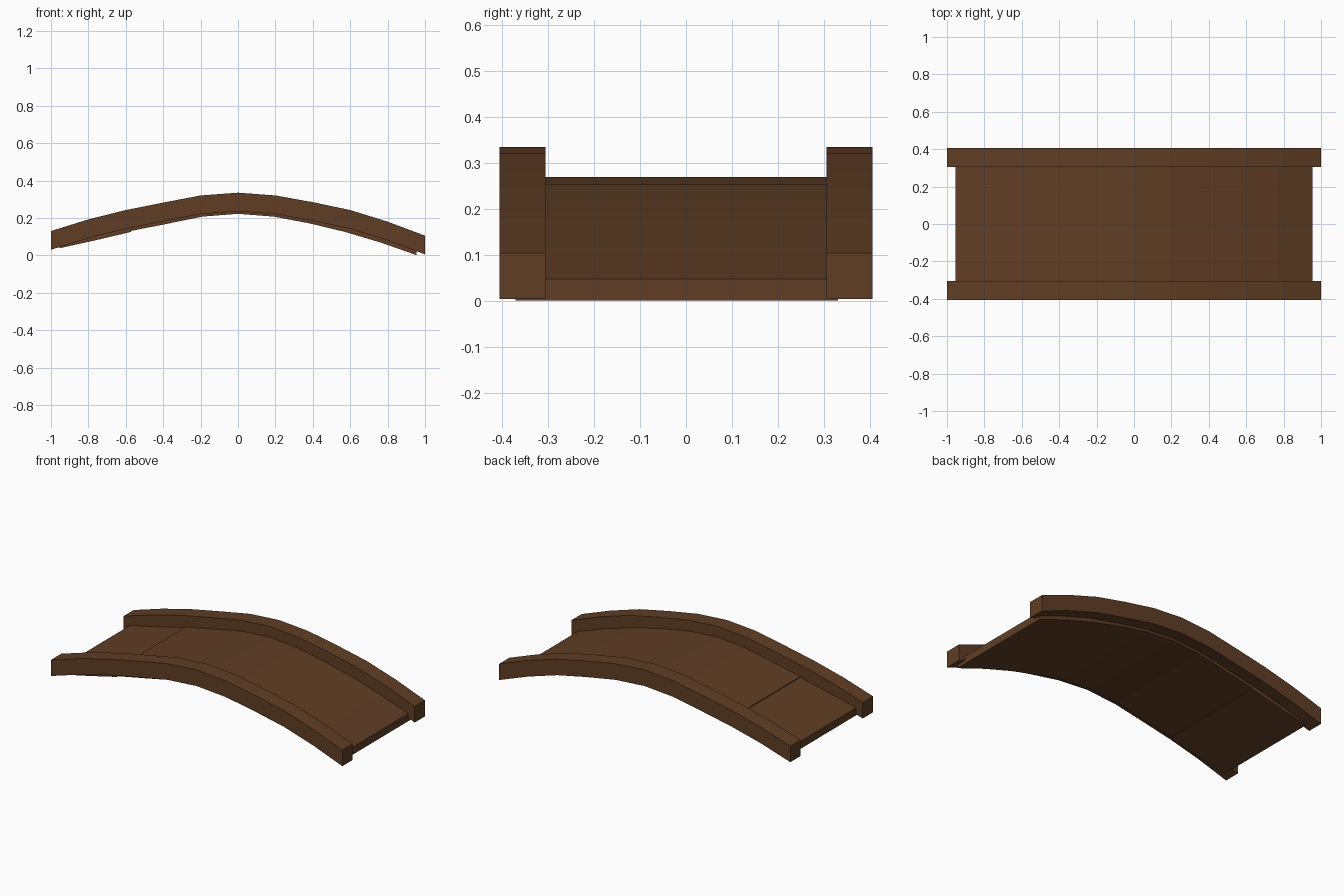
import bpy
import bmesh

cube = bpy.data.objects.get("Cube")
if cube:
    bpy.data.objects.remove(cube, do_unlink=True)

# Dark brown wood
wood = bpy.data.materials.new("dark_brown_wood")
wood.use_nodes = True
brown = (0.115, 0.048, 0.018, 1.0)
wood.diffuse_color = brown
bsdf = wood.node_tree.nodes["Principled BSDF"]
bsdf.inputs["Base Color"].default_value = brown
bsdf.inputs["Roughness"].default_value = 0.9


def arched_beam(name, path, height, y_min, y_max):
    """Sweep a rectangle of the given height along an (x, z) bottom path."""
    bm = bmesh.new()
    rings = []
    for x, z in path:
        corners = ((y_min, z), (y_max, z), (y_max, z + height), (y_min, z + height))
        rings.append([bm.verts.new((x, y, h)) for y, h in corners])
    for a, b in zip(rings, rings[1:]):
        for i in range(4):
            j = (i + 1) % 4
            bm.faces.new((a[i], a[j], b[j], b[i]))
    bm.faces.new(rings[0])
    bm.faces.new(rings[-1])
    bmesh.ops.recalc_face_normals(bm, faces=bm.faces)
    mesh = bpy.data.meshes.new(name)
    bm.to_mesh(mesh)
    bm.free()
    mesh.materials.append(wood)
    obj = bpy.data.objects.new(name, mesh)
    bpy.context.collection.objects.link(obj)


# Curved side rails
rail_height = 0.1
rail_tops = [0.13, 0.192, 0.242, 0.282, 0.32, 0.335, 0.32, 0.284, 0.242, 0.18, 0.105]
rail_path = [(-1 + 0.2 * i, top - rail_height) for i, top in enumerate(rail_tops)]
arched_beam("front_rail", rail_path, rail_height, -0.405, -0.305)
arched_beam("back_rail", rail_path, rail_height, 0.305, 0.405)

# Deck planks between the rails, tucked slightly under them
plank = 0.191
deck = [0.043, 0.085, 0.13, 0.168, 0.207, 0.222, 0.207, 0.171, 0.125, 0.068, 0.001]
for i, (z0, z1) in enumerate(zip(deck, deck[1:])):
    x0 = (i - 5) * plank
    # The two left planks sit a little lower, leaving a small step
    drop = 0.005 if i < 2 else 0.0
    ends = [(x0, z0 - drop), (x0 + plank, z1 - drop)]
    arched_beam(f"deck_plank_{i + 1}", ends, 0.047, -0.37, 0.33)
